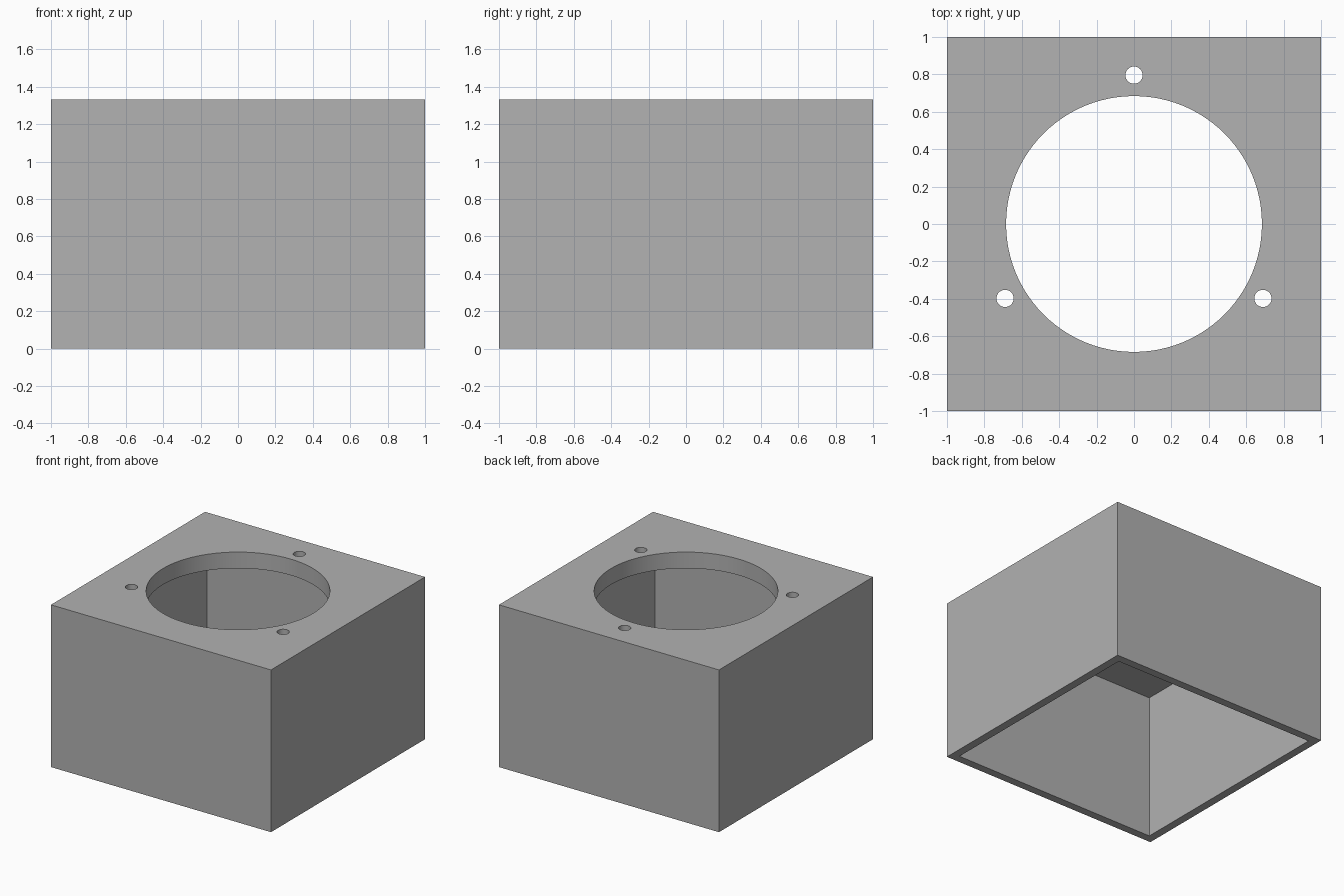
import bpy
import math

cube = bpy.data.objects.get("Cube")
if cube:
    bpy.data.objects.remove(cube, do_unlink=True)

HEIGHT = 1.333
WALL = 0.067
TOP = 0.133
BORE_RADIUS = 0.684
SCREW_RADIUS = 0.046
SCREW_CIRCLE = 0.796

grey = bpy.data.materials.new("plain_grey")
grey.use_nodes = True
colour = (0.445, 0.445, 0.445, 1)
grey.diffuse_color = colour
grey.node_tree.nodes["Principled BSDF"].inputs["Base Color"].default_value = colour


def box(name, width, bottom, top):
    bpy.ops.mesh.primitive_cube_add(size=1, location=(0, 0, (bottom + top) / 2))
    obj = bpy.context.object
    obj.name = name
    obj.scale = (width, width, top - bottom)
    bpy.ops.object.transform_apply(location=True, rotation=True, scale=True)
    obj.data.materials.append(grey)
    return obj


def drill(name, radius, x, y, sides):
    bpy.ops.mesh.primitive_cylinder_add(
        vertices=sides, radius=radius, depth=1, location=(x, y, HEIGHT))
    obj = bpy.context.object
    obj.name = name
    obj.data.materials.append(grey)
    return obj


# Square housing, hollow and open underneath
housing = box("housing", 2, 0, HEIGHT)
cutters = [box("cavity_cutter", 2 - 2 * WALL, -0.5, HEIGHT - TOP)]

# Large central opening through the top plate
cutters.append(drill("bore_cutter", BORE_RADIUS, 0, 0, 96))

# Three screw holes spaced evenly around the opening
for i in range(3):
    angle = math.radians(90 + 120 * i)
    cutters.append(drill("screw_hole_cutter", SCREW_RADIUS,
                         SCREW_CIRCLE * math.cos(angle),
                         SCREW_CIRCLE * math.sin(angle), 32))

# Cut the openings and remove the helpers
bpy.ops.object.select_all(action='DESELECT')
housing.select_set(True)
bpy.context.view_layer.objects.active = housing
for cutter in cutters:
    cutter.hide_render = True
    cut = housing.modifiers.new("cut", 'BOOLEAN')
    cut.operation = 'DIFFERENCE'
    cut.solver = 'EXACT'
    cut.object = cutter
    bpy.ops.object.modifier_apply(modifier=cut.name)
    bpy.data.objects.remove(cutter, do_unlink=True)

# Round hole walls, crisp rims and corners
bpy.ops.object.shade_smooth_by_angle(angle=math.radians(30))
